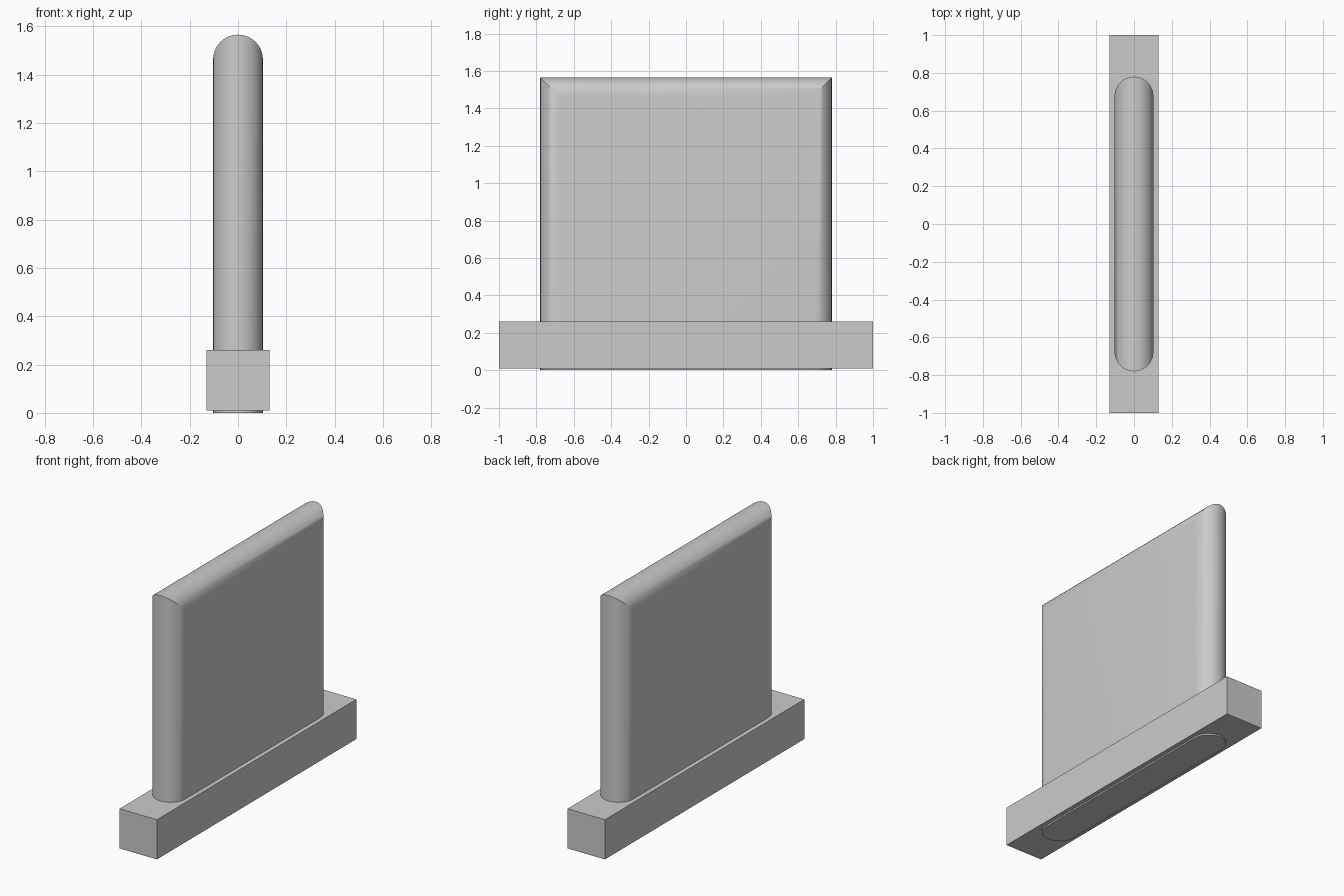
import bpy, bmesh
from math import sin, cos, pi, radians

if "Cube" in bpy.data.objects:
    bpy.data.objects.remove(bpy.data.objects["Cube"])

R = 0.103                  # edge radius, half the panel thickness
HALF_W, TOP = 0.78, 1.565  # panel half width and height
SEGS = 16                  # steps around the rounded edge


def add_object(name, bm):
    bmesh.ops.recalc_face_normals(bm, faces=bm.faces)
    mesh = bpy.data.meshes.new(name)
    bm.to_mesh(mesh)
    bm.free()
    obj = bpy.data.objects.new(name, mesh)
    bpy.context.collection.objects.link(obj)
    return obj


# Upright panel: half-round edge swept up, across and down with mitred corners
bm = bmesh.new()
loops = []
for i in range(SEGS + 1):
    a = -pi / 2 + pi * i / SEGS
    x, inset = R * sin(a), R * (1 - cos(a))
    w, h = HALF_W - inset, TOP - inset
    path = [(-w, 0), (-w, h), (w, h), (w, 0)]
    loops.append([bm.verts.new((x, y, z)) for y, z in path])
for p, q in zip(loops, loops[1:]):
    for k in range(3):
        bm.faces.new((p[k], p[k + 1], q[k + 1], q[k]))
# Flat sides and underside
bm.faces.new(loops[0])
bm.faces.new(loops[-1])
bm.faces.new([l[0] for l in loops] + [l[3] for l in reversed(loops)])
panel = add_object("upright_panel", bm)
bpy.context.view_layer.objects.active = panel
panel.select_set(True)
bpy.ops.object.shade_smooth_by_angle(angle=radians(30))
panel.select_set(False)

# Base block, just clear of the ground
bm = bmesh.new()
bmesh.ops.create_cube(bm, size=1)
bmesh.ops.scale(bm, vec=(0.262, 2.0, 0.252), verts=bm.verts)
bmesh.ops.translate(bm, vec=(0, 0, 0.135), verts=bm.verts)
add_object("base_block", bm)
